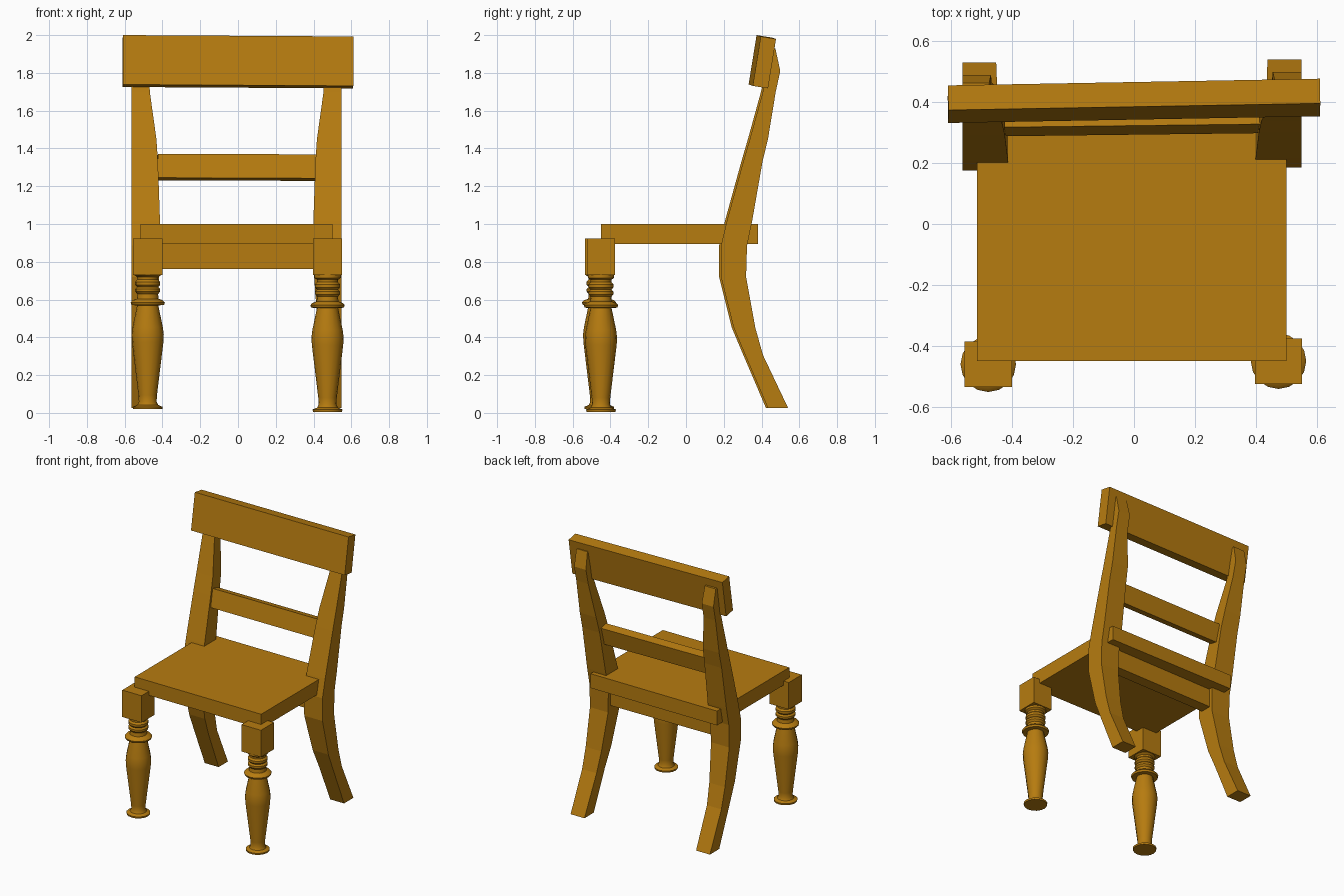
import bpy, bmesh, math
from mathutils import Matrix, Euler, Vector

if "Cube" in bpy.data.objects:
    bpy.data.objects.remove(bpy.data.objects["Cube"])

wood = bpy.data.materials.new("warm_wood")
wood.diffuse_color = (0.47, 0.20, 0.005, 1)
wood.use_nodes = True
wood.node_tree.nodes["Principled BSDF"].inputs["Base Color"].default_value = wood.diffuse_color


def finish(name, bm):
    bmesh.ops.recalc_face_normals(bm, faces=bm.faces)
    mesh = bpy.data.meshes.new(name)
    bm.to_mesh(mesh)
    bm.free()
    mesh.materials.append(wood)
    ob = bpy.data.objects.new(name, mesh)
    bpy.context.collection.objects.link(ob)
    return ob


def box(name, centre, size, rot=(0, 0, 0)):
    bm = bmesh.new()
    m = (Matrix.Translation(centre) @ Euler(rot).to_matrix().to_4x4()
         @ Matrix.Diagonal((*size, 1)))
    bmesh.ops.create_cube(bm, size=1, matrix=m)
    return finish(name, bm)


# Turned front leg: (radius, height)
TURNING = [(0, .006), (.077, .006), (.079, .018), (.055, .028), (.047, .045),
           (.049, .08), (.083, .36), (.085, .40), (.080, .44), (.056, .555),
           (.086, .557), (.091, .570), (.080, .582), (.058, .590), (.055, .615),
           (.066, .628), (.066, .642), (.055, .652), (.066, .664), (.066, .68),
           (.055, .692), (.056, .705), (.070, .715), (.070, .74), (0, .74)]


def turned_leg(name, x, y, dz, sides=16):
    bm = bmesh.new()
    vs = [bm.verts.new((x + r, y, z + dz)) for r, z in TURNING]
    edges = [bm.edges.new(p) for p in zip(vs, vs[1:])]
    bmesh.ops.spin(bm, geom=vs + edges, cent=(x, y, 0), axis=(0, 0, 1),
                   angle=2 * math.pi, steps=sides)
    bmesh.ops.remove_doubles(bm, verts=bm.verts, dist=1e-4)
    ob = finish(name, bm)
    bpy.ops.object.select_all(action='DESELECT')
    ob.select_set(True)
    bpy.context.view_layer.objects.active = ob
    bpy.ops.object.shade_smooth_by_angle(angle=math.radians(30))


# Curved back post: (height, front y, back y, inner x)
POST = [(.027, .428, .535, .445), (.305, .309, .403, .440),
        (.45, .248, .362, .430), (.72, .180, .313, .410),
        (.885, .180, .318, .405), (1.015, .211, .345, .406),
        (1.33, .298, .400, .417), (1.45, .333, .429, .425),
        (1.70, .402, .470, .460), (1.81, .428, .494, .462),
        (1.93, .442, .468, .468)]


def back_post(name, side):
    bm = bmesh.new()
    dx, dy, outer = -.007, .005 * side, .556
    rings = [[bm.verts.new((side * x + dx, y + dy, z))
              for x, y in ((xi, f), (outer, f), (outer, b), (xi, b))]
             for z, f, b, xi in POST]
    for lo, hi in zip(rings, rings[1:]):
        for i in range(4):
            j = (i + 1) % 4
            bm.faces.new((lo[i], lo[j], hi[j], hi[i]))
    bm.faces.new(rings[0])
    bm.faces.new(rings[-1])
    finish(name, bm)


# Legs on both sides (original is very slightly askew)
for label, side, x, y, dz in (("left", -1, -.478, -.460, .014),
                              ("right", 1, .474, -.450, 0)):
    turned_leg(f"front_leg_{label}", x, y, dz)
    box(f"front_leg_block_{label}", (x, y, .827), (.155, .15, .195))
    back_post(f"back_post_{label}", side)

# Seat and rails
box("seat", (-.007, -.035, .947), (1.016, .83, .104))
box("seat_rail", (-.006, .25, .83), (.84, .08, .135), (0, 0, .012))
box("back_rail", (0, .337, 1.30), (.85, .06, .13), (-.23, .004, .012))
box("crest_rail", (0, .404, 1.859), (1.22, .082, .265), (-.16, .006, .018))
